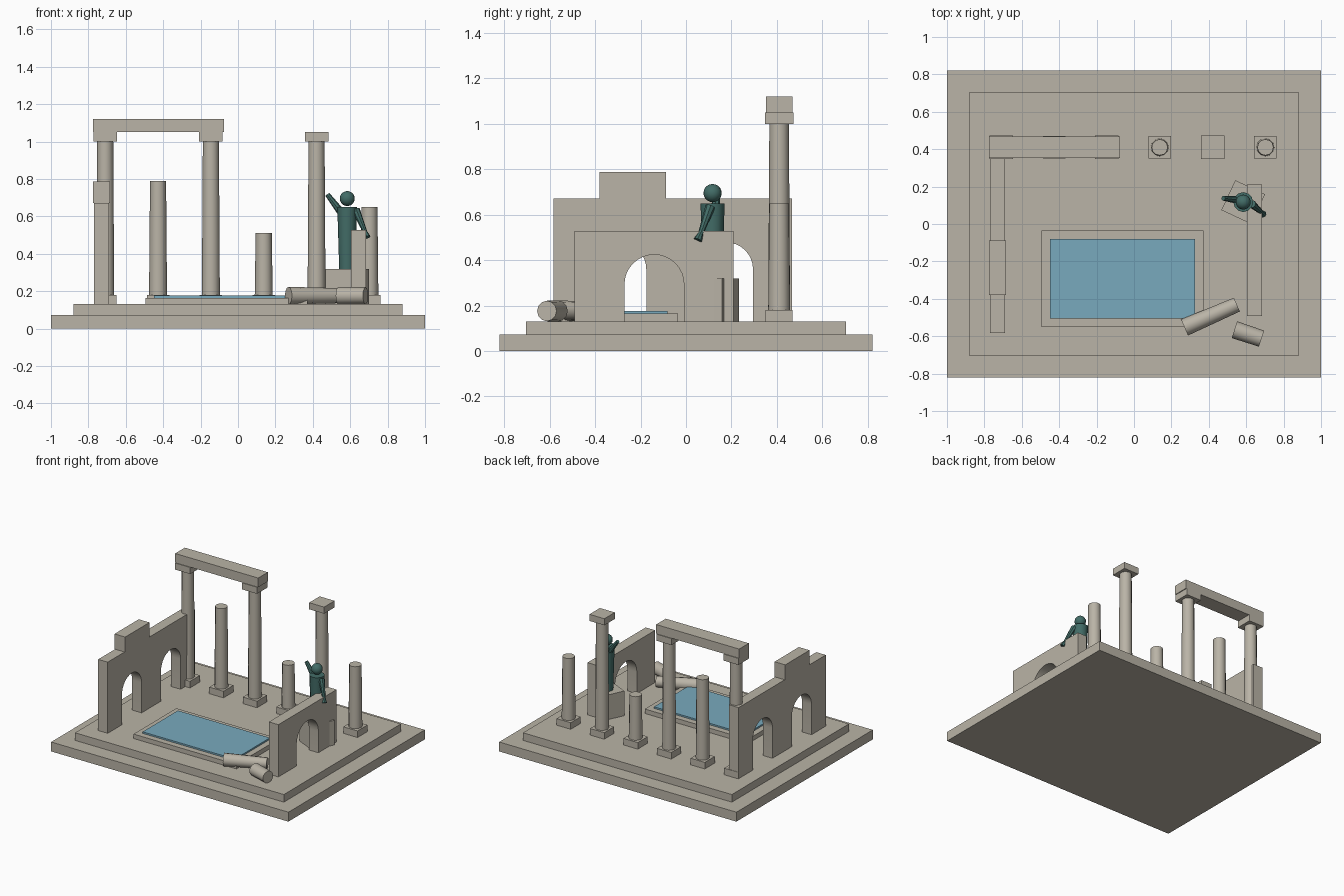
import bpy, bmesh, math
from mathutils import Vector

if "Cube" in bpy.data.objects:
    bpy.data.objects.remove(bpy.data.objects["Cube"])


def material(name, rgb):
    m = bpy.data.materials.new(name)
    m.use_nodes = True
    m.diffuse_color = (*rgb, 1)
    m.node_tree.nodes["Principled BSDF"].inputs["Base Color"].default_value = (*rgb, 1)
    return m


STONE = material("weathered stone", (0.49, 0.455, 0.385))
WATER = material("pool water", (0.19, 0.40, 0.51))
BRONZE = material("green bronze", (0.055, 0.15, 0.135))


def finish(name, bm, mat, smooth=False):
    bmesh.ops.recalc_face_normals(bm, faces=bm.faces)
    mesh = bpy.data.meshes.new(name)
    bm.to_mesh(mesh)
    bm.free()
    mesh.materials.append(mat)
    ob = bpy.data.objects.new(name, mesh)
    bpy.context.collection.objects.link(ob)
    if smooth:
        bpy.ops.object.select_all(action='DESELECT')
        ob.select_set(True)
        bpy.context.view_layer.objects.active = ob
        bpy.ops.object.shade_smooth_by_angle(angle=math.radians(40))
    return ob


def box(name, x, y, z, mat=STONE):
    """Box from (low, high) ranges on each axis."""
    bm = bmesh.new()
    bmesh.ops.create_cube(bm, size=1)
    for v in bm.verts:
        v.co = [(a + b) / 2 + c * (b - a) for (a, b), c in zip((x, y, z), v.co)]
    return finish(name, bm, mat)


def slab(name, cx, cy, width, z, depth=None):
    d = depth or width
    return box(name, (cx - width / 2, cx + width / 2), (cy - d / 2, cy + d / 2), z)


def rod(name, start, end, r1, r2, mat=STONE, sides=12):
    """Tapered round bar between two points."""
    a, b = Vector(start), Vector(end)
    bm = bmesh.new()
    bmesh.ops.create_cone(bm, cap_ends=True, segments=sides, radius1=r1,
                          radius2=r2, depth=(b - a).length)
    ob = finish(name, bm, mat, True)
    ob.location = (a + b) / 2
    ob.rotation_mode = 'QUATERNION'
    ob.rotation_quaternion = (b - a).to_track_quat('Z', 'Y')
    return ob


def arched_wall(name, x, y, z, centres, radius, spring, steps=16):
    """Wall along y with round-headed openings down to the floor."""
    outline = [(y[0], z[0])]
    for c in centres:
        outline.append((c - radius, z[0]))
        for i in range(steps + 1):
            t = math.pi * (1 - i / steps)
            outline.append((c + radius * math.cos(t), spring + radius * math.sin(t)))
        outline.append((c + radius, z[0]))
    outline += [(y[1], z[0]), (y[1], z[1]), (y[0], z[1])]
    bm = bmesh.new()
    face = bm.faces.new([bm.verts.new((x[0], p, q)) for p, q in outline])
    new = bmesh.ops.extrude_face_region(bm, geom=[face])["geom"]
    bmesh.ops.translate(bm, vec=(x[1] - x[0], 0, 0),
                        verts=[g for g in new if isinstance(g, bmesh.types.BMVert)])
    return finish(name, bm, STONE, True)


# Stepped platform
FLOOR = 0.13
slab("platform_base", 0, 0, 2, (0, 0.072), 1.642)
slab("platform_step", 0, 0, 1.76, (0.072, FLOOR), 1.41)

# Colonnade: whole columns carry capitals, the others are broken off
ROW = 0.41
for i, top in enumerate((1.0, 0.79, 1.0, 0.51, 1.0, 0.65)):
    cx = -0.71 + 0.2825 * i
    slab(f"column_plinth_{i + 1}", cx, ROW, 0.12, (FLOOR, 0.18))
    rod(f"column_shaft_{i + 1}", (cx, ROW, 0.18), (cx, ROW, top), 0.048, 0.043)
    if top == 1.0:
        slab(f"column_capital_{i + 1}", cx, ROW, 0.126, (top, 1.05))
box("lintel", (-0.776, -0.076), (ROW - 0.058, ROW + 0.058), (1.05, 1.12))

# Arcade walls
arched_wall("left_wall", (-0.77, -0.69), (-0.583, 0.467), (FLOOR, 0.672),
            (-0.293, 0.177), 0.118, 0.36)
box("left_wall_block", (-0.775, -0.685), (-0.38, -0.088), (0.672, 0.787))
arched_wall("right_wall", (0.604, 0.684), (-0.491, 0.21), (FLOOR, 0.528),
            (-0.14,), 0.131, 0.293)

# Pool
box("pool_rim", (-0.495, 0.372), (-0.55, -0.036), (FLOOR, 0.164))
box("pool_water", (-0.45, 0.326), (-0.505, -0.081), (0.16, 0.176), WATER)

# Fallen column pieces
rod("fallen_shaft_long", (0.27, -0.553, 0.176), (0.55, -0.431, 0.176), 0.047, 0.04)
rod("fallen_shaft_short", (0.537, -0.565, 0.176), (0.682, -0.613, 0.176), 0.047, 0.045)

# Statue on a turned pedestal
SX, SY = 0.584, 0.117
pedestal = slab("statue_pedestal", 0, 0, 0.176, (FLOOR, 0.318))
pedestal.location = (SX, SY, 0)
pedestal.rotation_euler.z = math.radians(-25)
rod("statue_body", (SX, SY, 0.318), (SX, SY, 0.65), 0.043, 0.053, BRONZE)
bm = bmesh.new()
bmesh.ops.create_uvsphere(bm, u_segments=16, v_segments=10, radius=0.04)
finish("statue_head", bm, BRONZE, True).location = (SX, SY, 0.695)
rod("statue_right_arm", (0.56, 0.128, 0.61), (0.478, 0.138, 0.717), 0.022, 0.013, BRONZE, 8)
rod("statue_left_arm", (0.63, 0.107, 0.635), (0.682, 0.062, 0.51), 0.022, 0.011, BRONZE, 8)
rod("statue_left_hand", (0.678, 0.066, 0.52), (0.69, 0.052, 0.488), 0.011, 0.019, BRONZE, 8)
